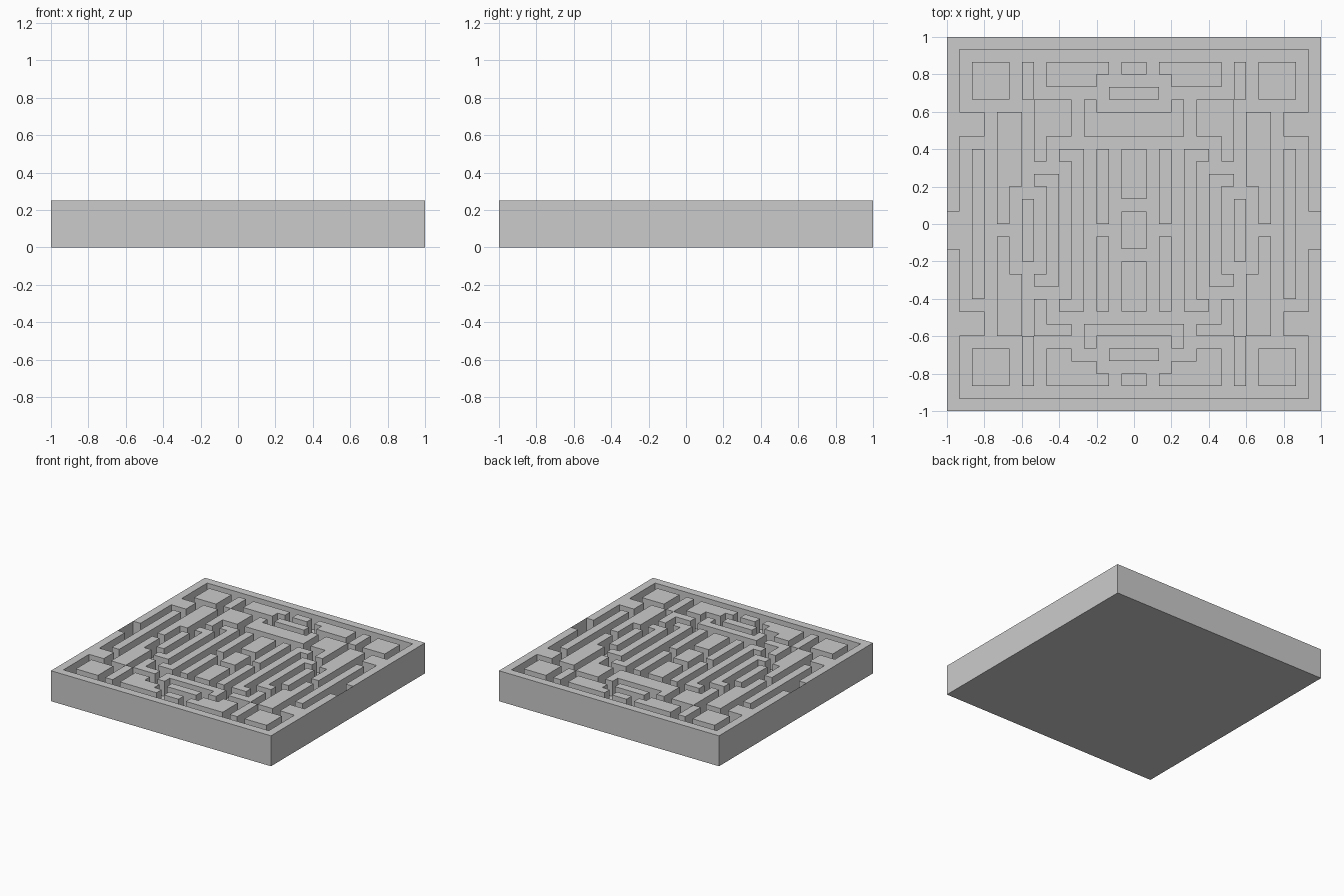
import bpy, bmesh

if "Cube" in bpy.data.objects:
    bpy.data.objects.remove(bpy.data.objects["Cube"])

N = 30                      # maze is a 30 x 30 cell grid
C = 2 / N                   # cell size
FLOOR, TOP = 0.125, 0.25    # corridor level and wall top
used = set()                # every cell covered by a wall


def cells(rects, flip=False):
    """Cells of (col0, row0, col1, row1) boxes, mirrored left-right
    and, if flip is set, also front-back. Row 0 is at the back."""
    out = set()
    for c0, r0, c1, r1 in rects:
        for c in range(c0, c1):
            for r in range(r0, r1):
                out |= {(c, r), (N - 1 - c, r)}
                if flip:
                    out |= {(c, N - 1 - r), (N - 1 - c, N - 1 - r)}
    return out


def finish(bm, name):
    me = bpy.data.meshes.new(name)
    bm.to_mesh(me)
    bm.free()
    ob = bpy.data.objects.new(name, me)
    bpy.context.collection.objects.link(ob)
    return ob


def sheet(name, area, z, height=0):
    """Flat sheet of cells, optionally raised into walls open underneath."""
    bm = bmesh.new()
    pts = {}

    def vert(c, r):
        if (c, r) not in pts:
            pts[c, r] = bm.verts.new((c * C - 1, 1 - r * C, z))
        return pts[c, r]

    for c, r in sorted(area):
        bm.faces.new((vert(c, r + 1), vert(c + 1, r + 1), vert(c + 1, r), vert(c, r)))
    if height:
        rim = [e for e in bm.edges if e.is_boundary]
        skirt = bmesh.ops.extrude_edge_only(bm, edges=rim)["geom"]
        for v in skirt:
            if isinstance(v, bmesh.types.BMVert):
                v.co.z -= height
        bmesh.ops.recalc_face_normals(bm, faces=bm.faces)
        if max(bm.faces, key=lambda f: f.calc_center_median().z).normal.z < 0:
            bmesh.ops.reverse_faces(bm, faces=bm.faces)
        bmesh.ops.dissolve_limit(bm, angle_limit=0.01, verts=bm.verts, edges=bm.edges)
    return finish(bm, name)


def walls(name, rects, flip=False, remove=()):
    area = cells(rects, flip) - cells(remove)
    used.update(area)
    sheet(name, area, TOP, TOP - FLOOR)


# Outer frame with side bumps and the two side pockets
walls("outer_frame", [(0, 0, 15, 1), (0, 0, 1, 15), (1, 6, 3, 8)],
      flip=True, remove=[(0, 14, 1, 17)])

# Blocks repeated in all four quarters
walls("corner_blocks", [(2, 2, 5, 5)], flip=True)
walls("centre_end_blocks", [(14, 2, 15, 3)], flip=True)
walls("centre_end_bars", [(13, 4, 15, 5)], flip=True)

# Side walls
walls("side_bars", [(2, 9, 3, 21)])
walls("side_blocks_back", [(4, 6, 6, 12), (4, 12, 5, 15)])
walls("side_blocks_front", [(4, 16, 5, 19), (4, 19, 6, 24)])
walls("short_bars", [(6, 13, 7, 18)])
walls("side_brackets", [(7, 11, 9, 12), (8, 12, 9, 19), (7, 19, 9, 20)])

# Back walls
walls("end_bars_back", [(6, 2, 7, 5)])
walls("stepped_blocks_back", [(8, 2, 13, 3), (8, 3, 12, 4)])
walls("corner_walls_back", [(7, 5, 10, 8), (7, 8, 8, 10)])
walls("cradle_back", [(11, 5, 12, 6), (11, 6, 15, 8)])

# Front walls
walls("end_bars_front", [(6, 24, 7, 28)])
walls("stepped_blocks_front", [(8, 25, 10, 28), (10, 26, 12, 28), (12, 27, 13, 28)])
walls("corner_walls_front", [(7, 21, 8, 23), (7, 23, 10, 24)])
walls("cradle_front", [(11, 23, 15, 24), (11, 24, 12, 25)])

# Centre walls
walls("centre_brackets", [(9, 9, 11, 10), (10, 10, 11, 21), (9, 21, 11, 22)])
walls("centre_bars", [(12, 9, 13, 15), (12, 16, 13, 22)])
walls("centre_blocks", [(14, 9, 15, 13), (14, 14, 15, 17), (14, 18, 15, 22)])

# Corridor floor fills every cell without a wall
sheet("corridor_floor", cells([(0, 0, 15, N)]) - used, FLOOR)

# Base slab, open on top where floor and walls sit
bm = bmesh.new()
bmesh.ops.create_cube(bm, size=1)
for v in bm.verts:
    v.co = (v.co.x * 2, v.co.y * 2, (v.co.z + 0.5) * FLOOR)
bmesh.ops.delete(bm, geom=[f for f in bm.faces if f.normal.z > 0.5], context="FACES_ONLY")
finish(bm, "base_slab")

# Thin outer skins closing the two side pockets
bm = bmesh.new()
for s in (-1, 1):
    ends = (1 - 14 * C, 1 - 17 * C)
    ys = ends if s < 0 else ends[::-1]
    bm.faces.new([bm.verts.new((s, y, z)) for y, z in
                  ((ys[0], FLOOR), (ys[1], FLOOR), (ys[1], TOP), (ys[0], TOP))])
finish(bm, "pocket_skins")
